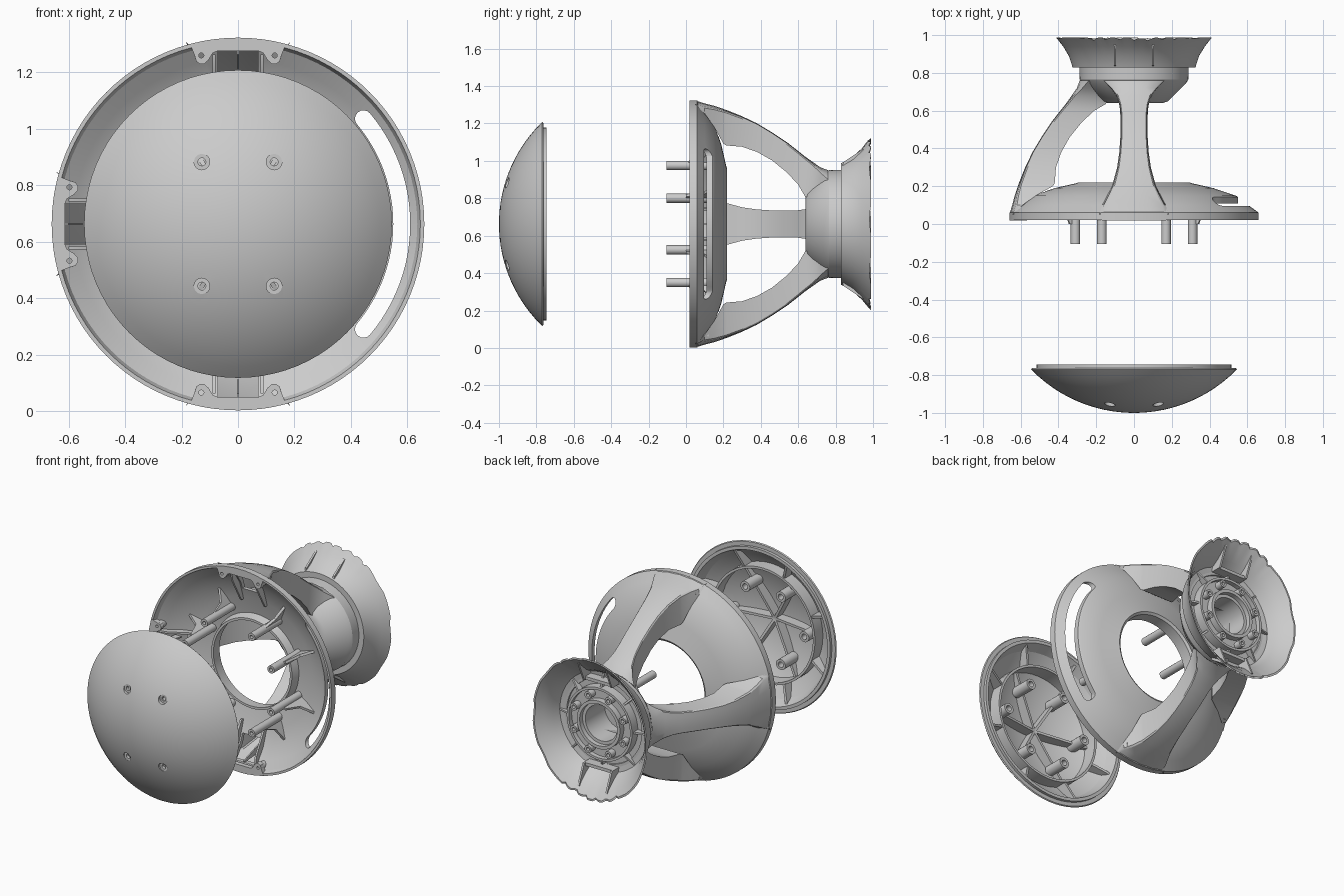
import bpy, bmesh
from math import sin, cos, pi, radians, sqrt, atan2

if "Cube" in bpy.data.objects:
    bpy.data.objects.remove(bpy.data.objects["Cube"])

C = 0.6625                       # height of the shared axis, which runs along y
ARMS = (pi / 2, pi, 3 * pi / 2)  # arms at the top, left and bottom


def make(name, verts, faces):
    me = bpy.data.meshes.new(name)
    me.from_pydata(verts, [], faces)
    bm = bmesh.new()
    bm.from_mesh(me)
    bmesh.ops.remove_doubles(bm, verts=bm.verts, dist=1e-5)
    bmesh.ops.dissolve_degenerate(bm, edges=bm.edges, dist=1e-6)
    bmesh.ops.recalc_face_normals(bm, faces=bm.faces)
    bm.to_mesh(me)
    bm.free()
    ob = bpy.data.objects.new(name, me)
    bpy.context.collection.objects.link(ob)
    return ob


def at(a, r, t, y):
    """Point at angle a, radius r, sideways offset t, depth y."""
    return (r * cos(a) - t * sin(a), y, C + r * sin(a) + t * cos(a))


def lathe(name, prof, seg=80, closed=True, warp=None):
    """Revolve (radius, y) points about the axis."""
    n = len(prof)
    verts = []
    for k in range(seg):
        a = 2 * pi * k / seg
        for r, y in prof:
            if warp:
                r, y = warp(a, r, y)
            verts.append(at(a, r, 0, y))
    faces = [(k * n + i, k * n + (i + 1) % n, (k + 1) % seg * n + (i + 1) % n, (k + 1) % seg * n + i)
             for k in range(seg) for i in range(n if closed else n - 1)]
    return make(name, verts, faces)


def prism(name, lo, hi):
    """Solid between two matching polygons."""
    n = len(lo)
    faces = [tuple(range(n)), tuple(range(n, 2 * n))]
    faces += [(i, (i + 1) % n, n + (i + 1) % n, n + i) for i in range(n)]
    return make(name, lo + hi, faces)


def plate(name, a, poly, t=0.008, off=0.0):
    """Radial rib: (radius, y) polygon given a sideways thickness."""
    return prism(name, [at(a, r, off - t, y) for r, y in poly], [at(a, r, off + t, y) for r, y in poly])


def slab(name, a, poly, y0, y1):
    """(radius, sideways) polygon extruded along y."""
    return prism(name, [at(a, r, t, y0) for r, t in poly], [at(a, r, t, y1) for r, t in poly])


def rod(name, x, z, rad, y0, y1, seg=20):
    ring = [(x + rad * cos(2 * pi * k / seg), C + z + rad * sin(2 * pi * k / seg)) for k in range(seg)]
    return prism(name, [(p, y0, q) for p, q in ring], [(p, y1, q) for p, q in ring])


def tube(name, x, z, rad, hole, y0, y1, seg=20):
    """Hollow boss with a blind hole open at y0."""
    ym = y0 + (y1 - y0) * 0.6
    ob = lathe(name, [(0, y1), (rad, y1), (rad, y0), (hole, y0), (hole, ym), (0, ym)], seg, closed=False)
    ob.location = (x, 0, z)
    return ob


def cut(ob, cutter):
    mod = ob.modifiers.new("cut", 'BOOLEAN')
    mod.operation, mod.solver, mod.object = 'DIFFERENCE', 'EXACT', cutter
    bpy.context.view_layer.objects.active = ob
    bpy.ops.object.modifier_apply(modifier=mod.name)
    bpy.data.objects.remove(cutter)


# front dome: a spherical shell with a stepped rim
R = 0.76
def sag(r):
    return -1 + R - sqrt(R * R - r * r)
rs = [0.545 * i / 14 for i in range(15)]
outer = [(r, sag(r)) for r in rs]
inner = [(r, sag(r) + 0.03) for r in rs[:-2]]
dome = lathe("front_dome", outer + [(0.54, -0.763), (0.515, -0.763), (0.515, -0.745), (0.495, -0.745)] + inner[::-1],
             closed=False)
for sx in (-1, 1):
    for sz in (-1, 1):
        x, z = sx * 0.128, sz * 0.22
        cut(dome, rod("cutter", x, z, 0.028, -1.1, -0.8))
        tube("dome_screw_seat", x, z, 0.029, 0.014, -0.945, -0.9)
        tube("dome_boss", x, z, 0.034, 0.018, -0.79, -0.925)

# ribs inside the dome
lathe("dome_inner_wall", [(0.36, -0.9), (0.36, -0.79), (0.375, -0.79), (0.375, -0.88)], 48)
for k in range(8):
    plate("dome_outer_rib", k * pi / 4 + pi / 8, [(0.37, -0.88), (0.37, -0.80), (0.495, -0.76), (0.495, -0.795)])
for k in range(6):
    plate("dome_centre_rib", k * pi / 3, [(0.0, -0.975), (0.0, -0.91), (0.365, -0.86), (0.365, -0.885),
                                          (0.2, -0.955)])
for s in (-1, 1):
    tube("dome_side_boss", s * 0.29, 0, 0.034, 0.018, -0.8, -0.92)

# basket: conical shell with a round opening
basket = lathe("basket_shell", [(0.66, 0.02), (0.66, 0.06), (0.605, 0.1), (0.54, 0.15), (0.42, 0.19), (0.31, 0.215),
                                (0.295, 0.22), (0.28, 0.21), (0.275, 0.14), (0.29, 0.14), (0.305, 0.19),
                                (0.42, 0.165), (0.52, 0.13), (0.585, 0.085), (0.635, 0.05), (0.646, 0.02)], 96)
# long curved slot on the right-hand side
lim, mid, hw = radians(40), 0.58, 0.03
arc = [-lim + 2 * lim * k / 24 for k in range(25)]
slot = [((mid + hw) * cos(a), (mid + hw) * sin(a)) for a in arc]
for end, flip in ((lim, 1), (-lim, -1)):
    cap = []
    for k in range(1, 8):
        b = end + flip * pi * k / 8
        cap.append((mid * cos(end) + hw * cos(b), mid * sin(end) + hw * sin(b)))
    if flip == 1:
        slot += cap + [((mid - hw) * cos(a), (mid - hw) * sin(a)) for a in arc[::-1]]
    else:
        slot += cap[::-1]
cut(basket, slab("cutter", 0, slot, -0.1, 0.4))
for a in ARMS:
    cut(basket, slab("cutter", a, [(0.47, -0.07), (0.612, -0.07), (0.612, 0.07), (0.47, 0.07)], -0.1, 0.3))

# arms: stations of y, outer radius, inner radius, half width
ST = [(0.05, 0.66, 0.645, 0.175), (0.10, 0.645, 0.59, 0.16), (0.15, 0.632, 0.52, 0.135), (0.20, 0.615, 0.43, 0.112),
      (0.215, 0.61, 0.42, 0.107), (0.30, 0.576, 0.413, 0.085), (0.38, 0.538, 0.385, 0.074), (0.46, 0.49, 0.34, 0.069),
      (0.54, 0.437, 0.275, 0.068), (0.60, 0.39, 0.21, 0.07), (0.635, 0.362, 0.15, 0.075), (0.68, 0.33, 0.12, 0.09),
      (0.72, 0.302, 0.11, 0.12), (0.76, 0.288, 0.1, 0.16)]
for a in ARMS:
    verts, faces, n = [], [], 9
    for y, ro, ri, w in ST:
        top = [(sqrt(ro * ro - (w * u) ** 2), w * u) for u in (-1, -0.93, -0.5, 0, 0.5, 0.93, 1)]
        top[0], top[6] = (top[1][0] - 0.008, -w), (top[5][0] - 0.008, w)
        verts += [at(a, r, t, y) for r, t in top + [(ri, w * 1.05), (ri, -w * 1.05)]]
    for s in range(len(ST) - 1):
        for i in range(n):
            if i == 7 and s < 3:     # open where the arm joins the basket
                continue
            j = (i + 1) % n
            faces.append((s * n + i, s * n + j, (s + 1) * n + j, (s + 1) * n + i))
    make("arm", verts, faces)
    # mounting tab with two screw bosses at the foot of each arm
    half = [(0.600, 0.155), (0.575, 0.147), (0.567, 0.135), (0.567, 0.12), (0.58, 0.105), (0.605, 0.09), (0.612, 0.075)]
    ts = [-0.17, -0.11, -0.055, 0, 0.055, 0.11, 0.17]
    rim = [(sqrt(0.66 ** 2 - t * t), t) for t in ts]
    tab = slab("arm_tab", a, rim + half + [(r, -t) for r, t in half[::-1]], 0.019, 0.05)
    for s in (-1, 1):
        p = at(a, 0.597, s * 0.13, 0)
        cut(tab, rod("cutter", p[0], p[2] - C, 0.009, -0.1, 0.2, 12))
        tube("tab_boss", p[0], p[2] - C, 0.024, 0.01, 0.03, 0.12, 16)
        plate("arm_foot_rib", a, [(0.39, 0.18), (0.39, 0.15), (0.55, 0.06), (0.6, 0.05), (0.6, 0.1), (0.5, 0.15)],
              0.006, s * 0.085)
    plate("arm_centre_rib", a, [(0.612, 0.06), (0.60, 0.06), (0.55, 0.21), (0.60, 0.21)], 0.004)

# eight posts on the basket, each with a gusset
for x, z in ((0.17, 0.313), (0.31, 0.138)):
    for sx in (-1, 1):
        for sz in (-1, 1):
            tube("post", sx * x, sz * z, 0.025, 0.011, -0.105, 0.185)
            plate("post_gusset", atan2(sz * z, sx * x), [(0.36, 0.0), (0.375, 0.0), (0.41, 0.1), (0.5, 0.145), (0.36, 0.185)])

# neck cup joining the arms
lathe("neck", [(0, 0.64), (0.15, 0.64), (0.18, 0.65), (0.275, 0.745), (0.288, 0.765), (0.29, 0.84), (0.27, 0.84),
               (0.26, 0.77), (0.16, 0.67), (0, 0.67)], closed=False)


# rear flare: taller than wide, with a chipped rim at top and bottom
def ragged(a, r, y):
    f = max(0, (y - 0.83) / 0.155)
    r *= 1 + 0.11 * f * sin(a) ** 2
    if y > 0.975:
        chip = 0.012 * (abs(sin(a)) > 0.85) * max(0, sin(a * 37)) + 0.006 * max(0, sin(a * 9 + 1))
        y -= chip
        r -= chip * 0.8
    return r, y
lathe("rear_flare", [(0.285, 0.828), (0.325, 0.828), (0.33, 0.845), (0.345, 0.89), (0.375, 0.94), (0.413, 0.988),
                     (0.402, 0.988), (0.363, 0.942), (0.333, 0.892), (0.315, 0.845), (0.285, 0.84)], 160, warp=ragged)

# bearing rings and screws inside the flare
lathe("rear_plate", [(0.135, 0.80), (0.135, 0.90), (0.155, 0.90), (0.155, 0.86), (0.22, 0.86), (0.22, 0.89),
                     (0.235, 0.89), (0.235, 0.83), (0.275, 0.83), (0.275, 0.80)])
lathe("rear_tube", [(0.115, 0.67), (0.115, 0.87), (0.135, 0.87), (0.135, 0.67)], 48)
for k in range(8):
    a = k * pi / 4 + pi / 8
    tube("rear_screw_boss", 0.19 * cos(a), 0.19 * sin(a), 0.024, 0.011, 0.905, 0.85, 16)
    plate("rear_rib", k * pi / 4, [(0.23, 0.83), (0.23, 0.875), (0.315, 0.85), (0.315, 0.83)], 0.006)
for a in (pi / 2, -pi / 2):
    for s in (-1, 1):
        plate("rear_bracket", a, [(0.27, 0.83), (0.27, 0.91), (0.40, 0.965), (0.40, 0.945), (0.33, 0.84)], 0.006, s * 0.1)
    slab("rear_bracket_bar", a, [(0.27, -0.1), (0.29, -0.1), (0.29, 0.1), (0.27, 0.1)], 0.83, 0.9)

# smooth curved surfaces, keep hard edges
bpy.ops.object.select_all(action='SELECT')
bpy.context.view_layer.objects.active = dome
bpy.ops.object.shade_smooth_by_angle(angle=radians(28))
